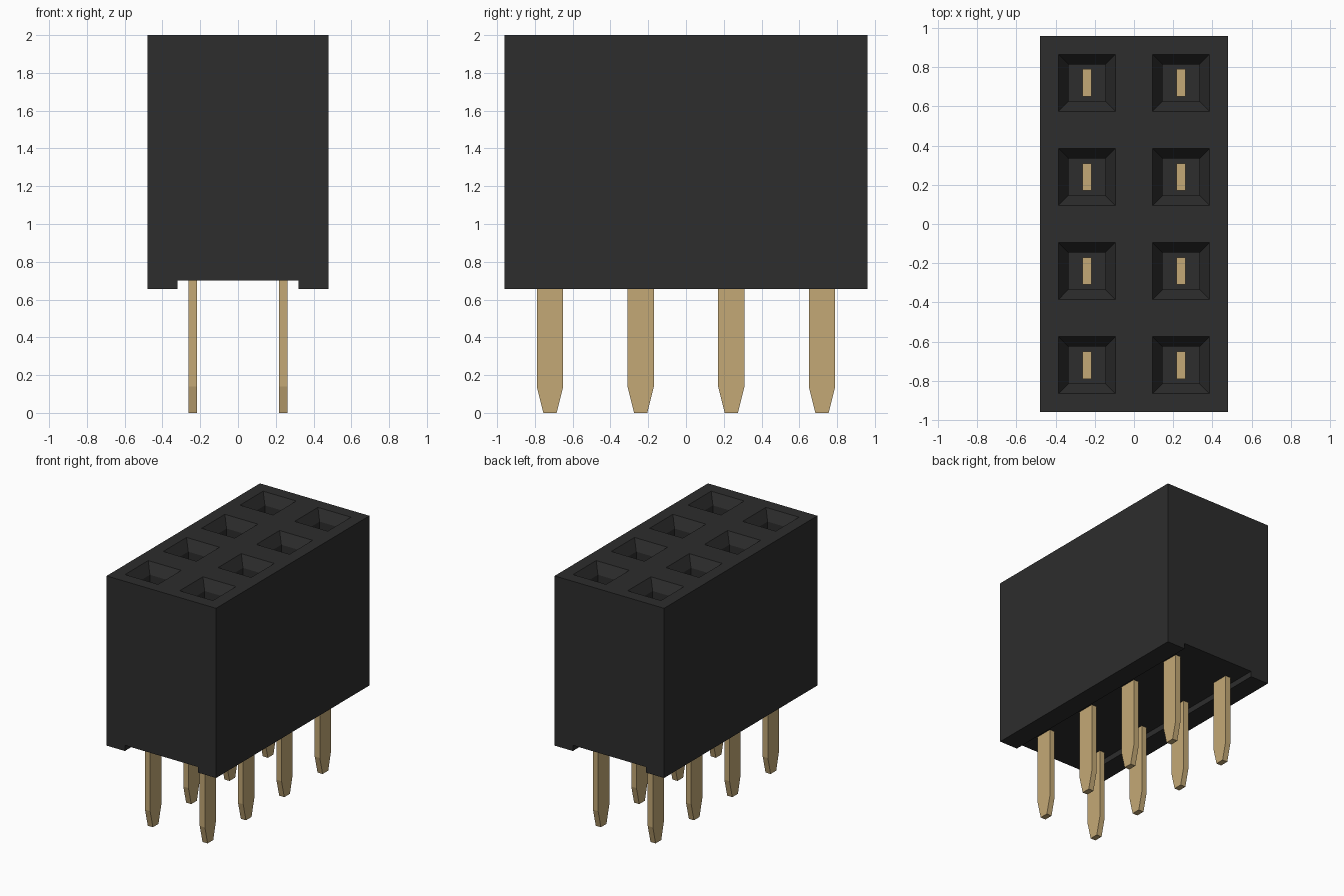
import bpy
import bmesh

cube = bpy.data.objects.get("Cube")
if cube:
    bpy.data.objects.remove(cube, do_unlink=True)


def make_material(name, colour):
    mat = bpy.data.materials.new(name)
    mat.use_nodes = True
    mat.diffuse_color = colour
    mat.node_tree.nodes["Principled BSDF"].inputs["Base Color"].default_value = colour
    return mat


def prism(bm, points, axis, depth):
    """Extrude a closed outline symmetrically along x (0) or y (1)."""
    def place(u, v):
        return (-depth / 2, u, v) if axis == 0 else (u, -depth / 2, v)
    face = bm.faces.new([bm.verts.new(place(u, v)) for u, v in points])
    result = bmesh.ops.extrude_face_region(bm, geom=[face])
    move = [0, 0, 0]
    move[axis] = depth
    verts = [g for g in result["geom"] if isinstance(g, bmesh.types.BMVert)]
    bmesh.ops.translate(bm, verts=verts, vec=move)
    bmesh.ops.recalc_face_normals(bm, faces=bm.faces)


def make_object(name, bm, mat):
    mesh = bpy.data.meshes.new(name)
    bm.to_mesh(mesh)
    bm.free()
    mesh.materials.append(mat)
    obj = bpy.data.objects.new(name, mesh)
    bpy.context.collection.objects.link(obj)
    return obj


black = make_material("black plastic", (0.026, 0.026, 0.026, 1))
gold = make_material("gold metal", (0.55, 0.395, 0.18, 1))

WIDTH, LENGTH, TOP, BOTTOM = 0.96, 1.92, 2.0, 0.655
COLUMNS = [-0.24, 0.24]
ROWS = [-0.72, -0.24, 0.24, 0.72]
MOUTH = 0.145     # half width of a funnel at the top
THROAT = 0.073    # half width of the shaft below it

# Housing: block with a channel along the underside
bm = bmesh.new()
w, c, roof = WIDTH / 2, 0.32, 0.70
prism(bm, [(-w, BOTTOM), (-c, BOTTOM), (-c, roof), (c, roof), (c, BOTTOM),
           (w, BOTTOM), (w, TOP), (-w, TOP)], 1, LENGTH)


def top_faces():
    return [f for f in bm.faces if f.normal.z > 0.9 and f.calc_center_median().z > TOP - 0.01]


# Cut the top into a grid whose cells hold the socket mouths
for axis, centres in ((0, COLUMNS), (1, ROWS)):
    normal = (1, 0, 0) if axis == 0 else (0, 1, 0)
    for centre in centres:
        for side in (-MOUTH, MOUTH):
            faces = top_faces()
            geom = set(faces)
            for f in faces:
                geom.update(f.edges)
                geom.update(f.verts)
            point = [0, 0, TOP]
            point[axis] = centre + side
            bmesh.ops.bisect_plane(bm, geom=list(geom), plane_co=point, plane_no=normal)
            bm.normal_update()

# Sink each mouth as a funnel and then a straight shaft
mouths = []
for f in top_faces():
    p = f.calc_center_median()
    if any(abs(p.x - x) < 0.02 for x in COLUMNS) and any(abs(p.y - y) < 0.02 for y in ROWS):
        mouths.append(f)
bmesh.ops.inset_individual(bm, faces=mouths, thickness=MOUTH - THROAT, depth=0)
for depth, extrude in ((0.08, False), (1.0, True)):
    if extrude:
        mouths = bmesh.ops.extrude_discrete_faces(bm, faces=mouths)["faces"]
    verts = {v for f in mouths for v in f.verts}
    bmesh.ops.translate(bm, verts=list(verts), vec=(0, 0, -depth))
make_object("housing", bm, black)

# Pins: flat blades with a tapered tip, reaching up into the shafts
h, tip = 0.07, 0.035
blade = [(-tip, 0), (tip, 0), (h, 0.14), (h, 1.4), (-h, 1.4), (-h, 0.14)]
for i, x in enumerate(COLUMNS):
    for j, y in enumerate(ROWS):
        bm = bmesh.new()
        prism(bm, blade, 0, 0.045)
        pin = make_object(f"pin_{i + 1}_{j + 1}", bm, gold)
        pin.location = (x, y, 0)
